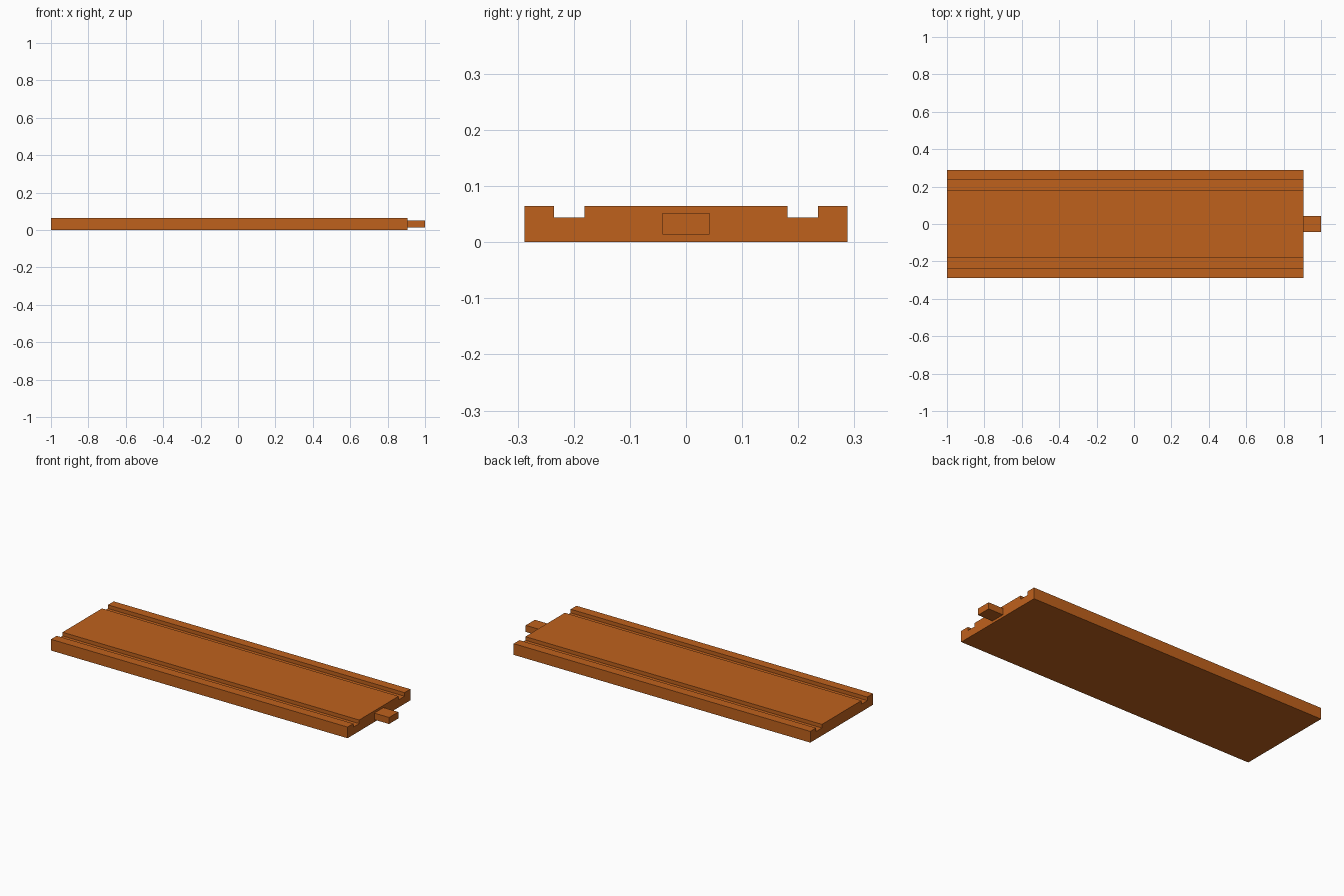
import bpy, bmesh

if "Cube" in bpy.data.objects:
    bpy.data.objects.remove(bpy.data.objects["Cube"])

X0, X1 = -1.0, 0.905          # deck ends
PEG_X = 1.0                   # peg tip

mat = bpy.data.materials.new("orange_wood")
mat.diffuse_color = (0.52, 0.12, 0.012, 1)
mat.use_nodes = True
mat.node_tree.nodes["Principled BSDF"].inputs["Base Color"].default_value = mat.diffuse_color


def extrude_profile(name, profile, x0, x1):
    """Extrude a closed (y, z) outline along x."""
    bm = bmesh.new()
    face = bm.faces.new([bm.verts.new((x0, y, z)) for y, z in profile])
    res = bmesh.ops.extrude_face_region(bm, geom=[face])
    verts = [g for g in res["geom"] if isinstance(g, bmesh.types.BMVert)]
    bmesh.ops.translate(bm, verts=verts, vec=(x1 - x0, 0, 0))
    bmesh.ops.recalc_face_normals(bm, faces=bm.faces)
    mesh = bpy.data.meshes.new(name)
    bm.to_mesh(mesh)
    bm.free()
    mesh.materials.append(mat)
    obj = bpy.data.objects.new(name, mesh)
    bpy.context.collection.objects.link(obj)
    return obj


# Deck: half outline with one wheel groove, mirrored across y
half = [(0.288, 0), (0.288, 0.065), (0.235, 0.065), (0.235, 0.044),
        (0.181, 0.044), (0.181, 0.065)]
deck_outline = half + [(-y, z) for y, z in reversed(half)]
extrude_profile("track_deck", deck_outline, X0, X1)

# Connecting peg on the end face
peg_outline = [(-0.042, 0.014), (0.042, 0.014), (0.042, 0.052), (-0.042, 0.052)]
extrude_profile("connector_peg", peg_outline, X1, PEG_X)
